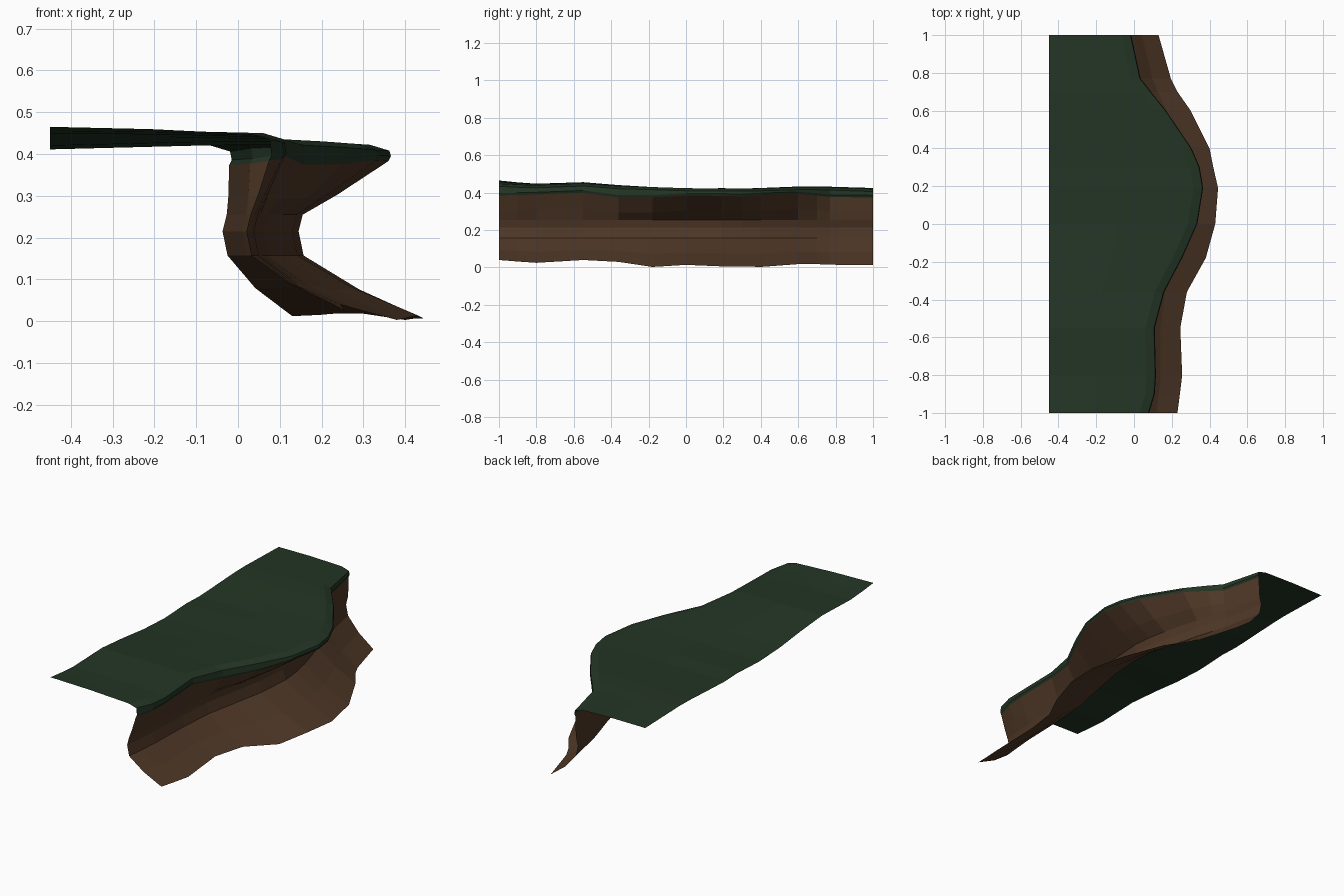
import bpy

# Stations along the bank:
# y, lip x, recess x, foot x, foot z, left-edge z, lip-top z, lip-bottom z
STATIONS = [
    (-1.00, 0.080, 0.020, 0.230, 0.040, 0.465, 0.448, 0.385),
    (-0.90, 0.110, 0.030, 0.243, 0.032, 0.455, 0.443, 0.388),
    (-0.80, 0.116, 0.038, 0.255, 0.025, 0.448, 0.440, 0.390),
    (-0.55, 0.110, 0.045, 0.245, 0.040, 0.456, 0.450, 0.400),
    (-0.36, 0.160, 0.060, 0.280, 0.030, 0.440, 0.435, 0.375),
    (-0.18, 0.255, 0.095, 0.380, 0.003, 0.420, 0.430, 0.375),
    (0.00, 0.335, 0.130, 0.430, 0.014, 0.411, 0.424, 0.385),
    (0.19, 0.366, 0.145, 0.445, 0.006, 0.420, 0.422, 0.383),
    (0.30, 0.348, 0.135, 0.420, 0.006, 0.416, 0.422, 0.380),
    (0.40, 0.305, 0.115, 0.400, 0.003, 0.420, 0.424, 0.385),
    (0.60, 0.170, 0.060, 0.300, 0.018, 0.430, 0.430, 0.393),
    (0.70, 0.090, 0.030, 0.230, 0.018, 0.432, 0.430, 0.385),
    (0.77, 0.035, 0.010, 0.195, 0.015, 0.430, 0.428, 0.377),
    (1.00, -0.015, -0.037, 0.130, 0.012, 0.424, 0.420, 0.374),
]


def material(name, rgb):
    m = bpy.data.materials.new(name)
    m.diffuse_color = (*rgb, 1)
    return m


def loft(name, rows, mat):
    """Skin a row of profiles into one open, flat-shaded sheet."""
    n = len(rows[0])
    verts = [p for row in rows for p in row]
    faces = [(i * n + j, i * n + j + 1, (i + 1) * n + j + 1, (i + 1) * n + j)
             for i in range(len(rows) - 1) for j in range(n - 1)]
    me = bpy.data.meshes.new(name)
    me.from_pydata(verts, [], faces)
    me.materials.append(mat)
    ob = bpy.data.objects.new(name, me)
    bpy.context.collection.objects.link(ob)
    return ob


grass_rows, earth_rows = [], []
for y, lip, rec, foot, fz, zl, zt, zb in STATIONS:
    # grass sheet with a rounded lip folded down at the edge
    grass_rows.append([(-0.45, y, zl),
                       ((lip - 0.5) / 2, y, (zl + zt) / 2 + 0.003),
                       (lip - 0.05, y, zt),
                       (lip - 0.004, y, zt - 0.014),
                       (lip, y, zb + 0.012),
                       (lip - 0.006, y, zb)])
    # undercut earth wall running out to the foot
    top = lip - 0.006
    earth_rows.append([(top, y, zb),
                       (top + (rec + 0.012 - top) * 0.6, y, zb - 0.08),
                       (rec + 0.010, y, 0.255),
                       (rec, y, 0.215),
                       (rec + 0.012, y, 0.157),
                       ((rec + foot) / 2 - 0.005, y, fz / 2 + 0.073),
                       (foot, y, fz)])

loft("grass_top", grass_rows, material("dark green grass", (0.017, 0.036, 0.018)))
loft("earth_bank", earth_rows, material("brown earth", (0.078, 0.039, 0.020)))
